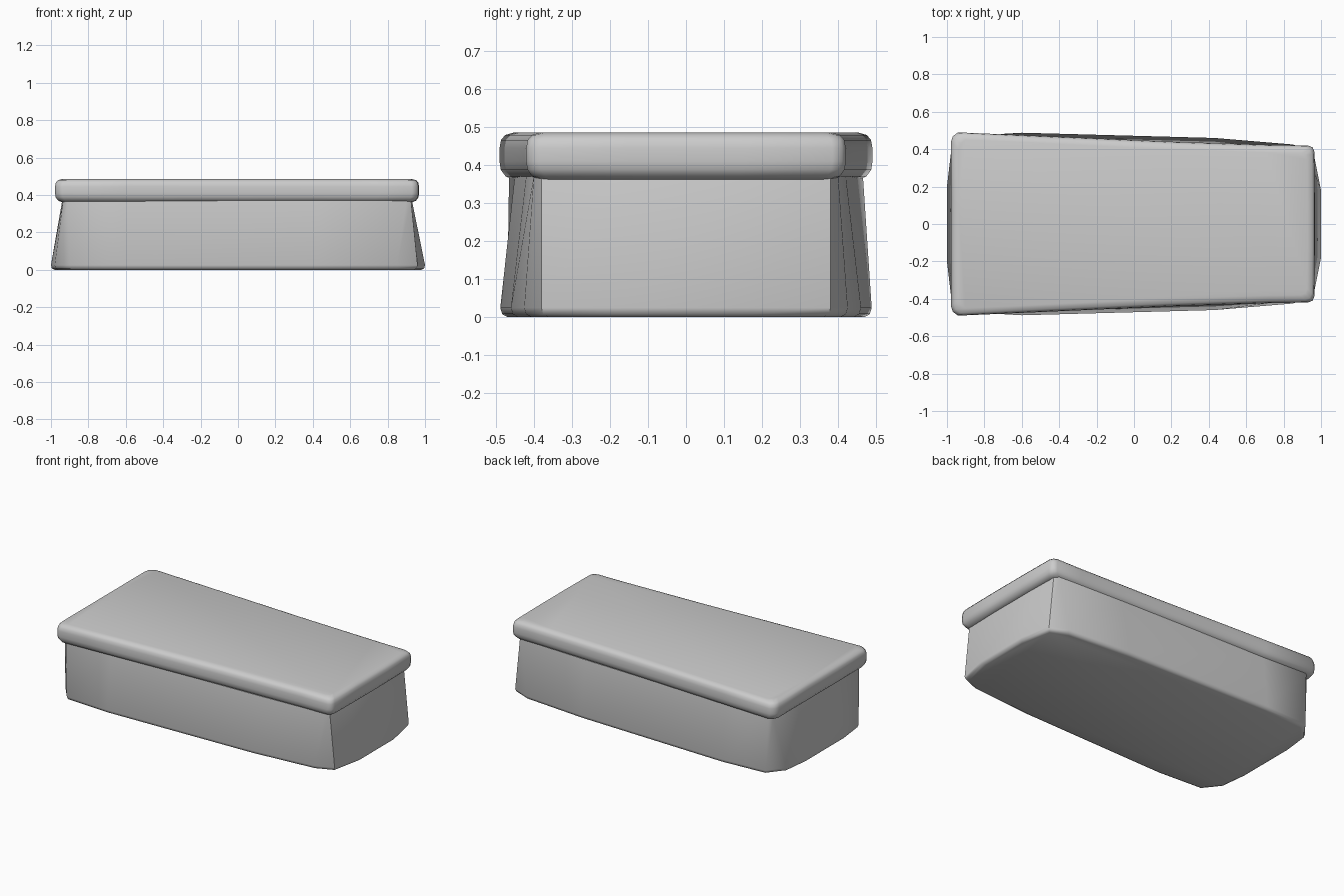
import bpy
import bmesh
import math

cube = bpy.data.objects.get("Cube")
if cube:
    bpy.data.objects.remove(cube, do_unlink=True)

stone = bpy.data.materials.new("pale_grey_stone")
stone.use_nodes = True
GREY = (0.6, 0.6, 0.6, 1)
stone.diffuse_color = GREY
stone.node_tree.nodes["Principled BSDF"].inputs["Base Color"].default_value = GREY


def loft(name, rings):
    """Skin a stack of equal-length rings and cap both ends."""
    bm = bmesh.new()
    rows = [[bm.verts.new(p) for p in ring] for ring in rings]
    count = len(rows[0])
    for low, high in zip(rows, rows[1:]):
        for i in range(count):
            j = (i + 1) % count
            bm.faces.new((low[i], low[j], high[j], high[i]))
    bm.faces.new(rows[0])
    bm.faces.new(rows[-1])
    bmesh.ops.recalc_face_normals(bm, faces=bm.faces)
    mesh = bpy.data.meshes.new(name)
    bm.to_mesh(mesh)
    bm.free()
    mesh.materials.append(stone)
    obj = bpy.data.objects.new(name, mesh)
    bpy.context.collection.objects.link(obj)
    bpy.ops.object.select_all(action="DESELECT")
    obj.select_set(True)
    bpy.context.view_layer.objects.active = obj
    bpy.ops.object.shade_smooth_by_angle(angle=math.radians(50))
    return obj


def ring(outline, z, inset=0.0):
    """Place an outline at a height, pulled in by the same amount on each side."""
    return [(x - math.copysign(min(inset, abs(x)), x),
             y - math.copysign(min(inset, abs(y)), y), z) for x, y in outline]


def both_sides(half):
    """Mirror the back half of an outline to the front."""
    return half + [(x, -y) for x, y in reversed(half)]


# Chest: bulging foot with cut corners, narrowing to a straight rim
foot = both_sides([(1.0, 0.18), (0.96, 0.38), (0.85, 0.425), (0.43, 0.46),
                   (-0.6, 0.488), (-0.9, 0.47), (-0.98, 0.37), (-1.0, 0.2)])
rim = both_sides([(0.93, 0.18), (0.925, 0.38), (0.9, 0.4), (0.43, 0.42),
                  (-0.6, 0.45), (-0.91, 0.465), (-0.935, 0.44), (-0.94, 0.2)])
loft("chest_body", [ring(foot, 0, 0.02), ring(foot, 0.008, 0.005),
                    ring(foot, 0.025), ring(rim, 0.37)])

# Lid: tapering slab with rounded edges
slab = both_sides([(0.968, 0.15), (0.965, 0.385), (0.955, 0.41), (0.93, 0.42),
                   (0.75, 0.422), (0.2, 0.44), (-0.6, 0.475), (-0.94, 0.49),
                   (-0.968, 0.47), (-0.978, 0.44), (-0.978, 0.15)])
profile = [(0.362, 0.035), (0.37, 0.016), (0.388, 0.003), (0.41, 0),
           (0.445, 0), (0.466, 0.004), (0.479, 0.015), (0.486, 0.04)]
loft("lid", [ring(slab, z, inset) for z, inset in profile])
